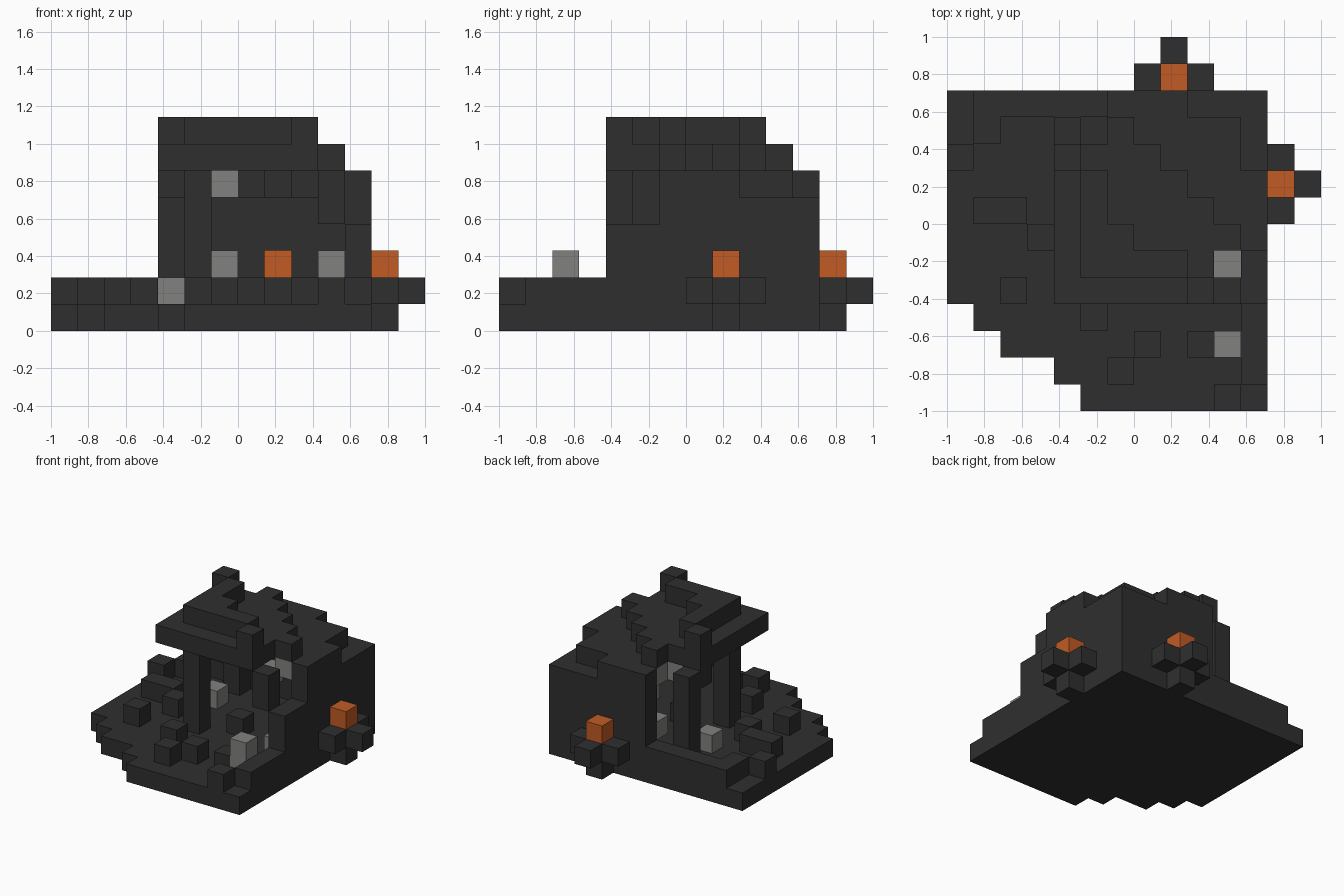
import bpy, bmesh
from mathutils import Vector

if "Cube" in bpy.data.objects:
    bpy.data.objects.remove(bpy.data.objects["Cube"], do_unlink=True)

S = 1 / 7  # block size


def material(name, rgb):
    m = bpy.data.materials.new(name)
    m.use_nodes = True
    m.diffuse_color = (*rgb, 1)
    bsdf = m.node_tree.nodes["Principled BSDF"]
    bsdf.inputs["Base Color"].default_value = (*rgb, 1)
    bsdf.inputs["Roughness"].default_value = 0.9
    return m


dark = material("dark stone", (0.028, 0.028, 0.028))
grey = material("light stone", (0.22, 0.22, 0.215))
orange = material("flame orange", (0.53, 0.105, 0.018))


def box(i0, i1, j0, j1, k0, k1):
    """Blocks in the inclusive range."""
    return {(i, j, k) for i in range(i0, i1 + 1)
            for j in range(j0, j1 + 1) for k in range(k0, k1 + 1)}


def mirror(cells):
    """Add the copy mirrored on the diagonal."""
    return cells | {(j, i, k) for i, j, k in cells}


parts = {}

# Floor slab with a stepped front corner
floor = set()
for i in range(12):
    start = {0: 4, 1: 3, 2: 2, 3: 2, 4: 1}.get(i, 0)
    floor |= box(i, i, start, 11, 0, 0)
parts["floor_slab"] = (floor, dark)

# Two outer walls, with a small opening behind each torch
walls = mirror(box(11, 11, 6, 8, 1, 5) | box(11, 11, 9, 11, 1, 4))
walls |= box(11, 11, 1, 3, 1, 1) | box(11, 11, 4, 5, 1, 3)
walls |= box(4, 5, 11, 11, 1, 1)
walls -= {(8, 11, 2), (11, 8, 2)}
parts["outer_walls"] = (walls, dark)

# Roof, stepping down towards the back corner
low_roof = {c for c in box(7, 10, 7, 10, 5, 5) if c[0] + c[1] > 16}
parts["lower_roof"] = (low_roof, dark)
main_roof = {c for c in box(4, 9, 4, 9, 6, 6) if c[0] + c[1] < 17}
parts["main_roof"] = (main_roof | mirror({(10, 6, 6)}), dark)
ridge = mirror(box(5, 5, 5, 8, 7, 7) | {(6, 6, 7), (4, 9, 7)})
parts["roof_ridge"] = (ridge, dark)

# Posts and hanging blocks under the eaves
parts["front_post"] = (box(5, 5, 5, 5, 1, 5), dark)
parts["back_post"] = (box(4, 4, 10, 10, 1, 5), dark)
parts["eave_blocks"] = (box(10, 10, 4, 4, 4, 5) | {(4, 9, 5)}, dark)

# Loose blocks on the floor
spots = [(0, 9), (1, 10), (1, 11), (2, 11), (3, 11), (1, 7), (2, 7), (3, 6),
         (2, 4), (5, 3), (6, 1), (7, 2), (9, 2), (10, 0), (7, 6)]
parts["loose_blocks"] = ({(i, j, 1) for i, j in spots}, dark)

# Light stones
parts["light_stones"] = (box(10, 10, 2, 2, 1, 2) | {(10, 5, 1), (4, 8, 1), (6, 10, 2)}
                         | mirror({(10, 6, 5)}), grey)

# Wall torches: a bracket carrying a flame
bracket = box(12, 12, 7, 9, 1, 1) | {(13, 8, 1), (12, 8, 0)}
flame = {(12, 8, 2)}
flip = lambda cells: {(j, i, k) for i, j, k in cells}
parts["right_torch_bracket"] = (bracket, dark)
parts["right_torch_flame"] = (flame, orange)
parts["back_torch_bracket"] = (flip(bracket), dark)
parts["back_torch_flame"] = (flip(flame), orange)

occupied = set().union(*(cells for cells, _ in parts.values()))


def build(name, cells, mat):
    """Mesh the exposed sides of the blocks."""
    bm = bmesh.new()
    for c in cells:
        centre = Vector(c) + Vector((0.5, 0.5, 0.5))
        for axis in range(3):
            for sign in (-1, 1):
                n = Vector((0, 0, 0))
                n[axis] = sign
                if tuple(int(v) for v in Vector(c) + n) in occupied:
                    continue
                a = Vector((0, 0, 0))
                a[(axis + 1) % 3] = 0.5
                b = n.cross(a)
                mid = centre + n / 2
                quad = (mid - a - b, mid + a - b, mid + a + b, mid - a + b)
                bm.faces.new([bm.verts.new((p.x * S - 1, p.y * S - 1, p.z * S))
                              for p in quad])
    bmesh.ops.remove_doubles(bm, verts=bm.verts[:], dist=0.001)
    mesh = bpy.data.meshes.new(name)
    bm.to_mesh(mesh)
    bm.free()
    mesh.materials.append(mat)
    bpy.context.collection.objects.link(bpy.data.objects.new(name, mesh))


for part, (cells, mat) in parts.items():
    build(part, cells, mat)
